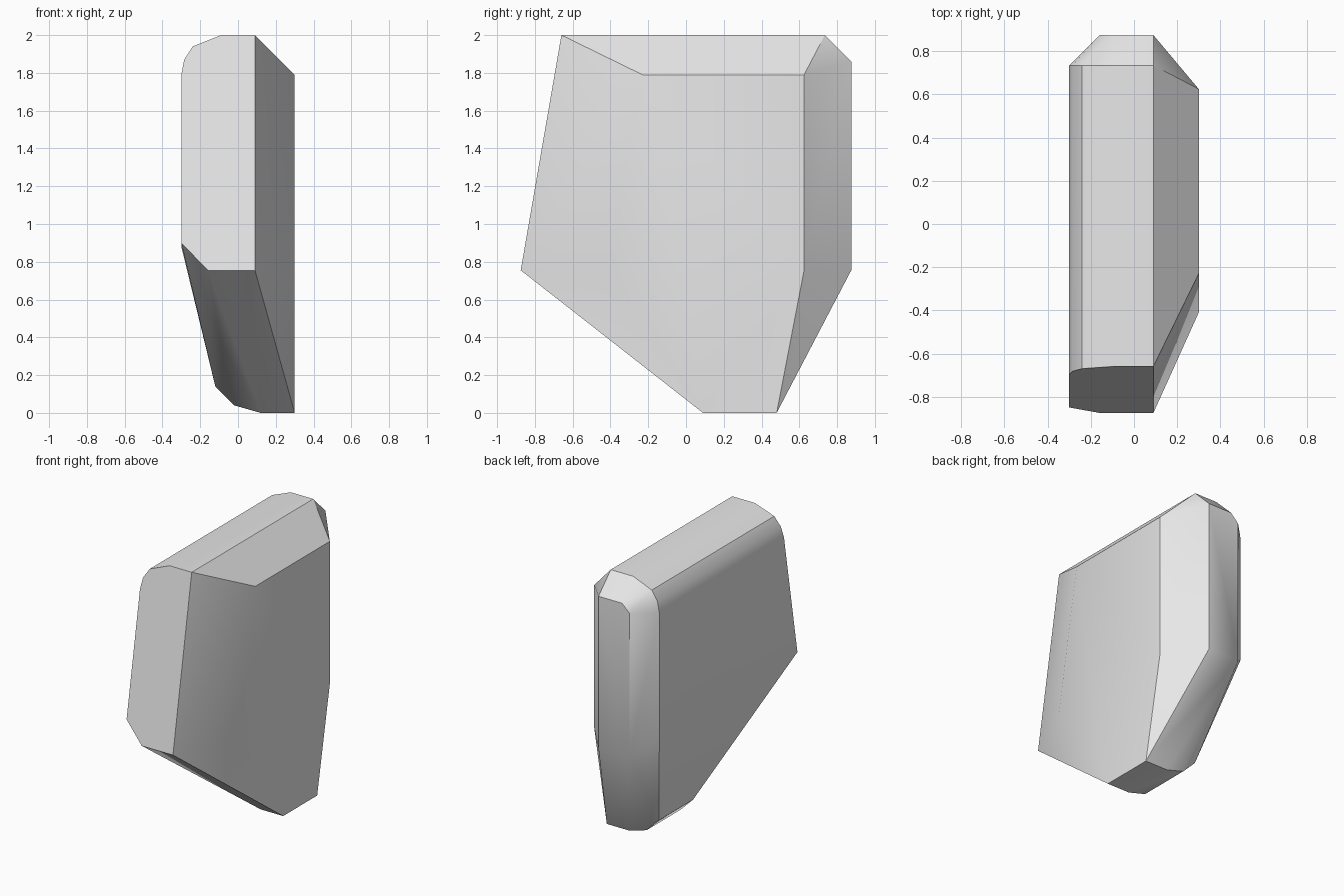
import bpy
import bmesh
import math

cube = bpy.data.objects.get("Cube")
if cube:
    bpy.data.objects.remove(cube)

# Material
grey = bpy.data.materials.new("plain grey")
grey.use_nodes = True
colour = (0.8, 0.8, 0.8, 1)
grey.diffuse_color = colour
grey.node_tree.nodes["Principled BSDF"].inputs["Base Color"].default_value = colour

# Key levels
TOP, SHOULDER, WAIST = 2.0, 1.79, 0.755
BACK, SIDE, RIDGE = 0.875, 0.3, 0.09


def front_y(z):
    """Depth of the leaning front face at a given height."""
    return -BACK + (z - WAIST) * 0.173


# Rounded top edge, swept from the leaning front to the back bevel
crown = [(RIDGE, TOP), (-0.09, TOP), (-0.24, 1.94), (-0.285, 1.87), (-SIDE, SHOULDER)]
points = []
for x, z in crown:
    points += [(x, front_y(z), z), (x, 0.735, z)]

# Lower edge of the front face
points += [(x, front_y(z), z) for x, z in [(RIDGE, WAIST), (-0.16, WAIST), (-SIDE, 0.9)]]

# Back face and the lower end of its side bevel
points += [(x, BACK, z) for x, z in
           [(RIDGE, 1.86), (-0.1, 1.86), (-0.16, 1.8), (-0.16, WAIST), (RIDGE, WAIST)]]
points.append((-SIDE, 0.735, 0.88))

# Flat chamfered side
points += [(SIDE, y, z) for y, z in
           [(-0.23, SHOULDER), (-0.41, WAIST), (0.625, WAIST), (0.625, SHOULDER)]]

# Rounded foot
for x, z in [(SIDE, 0), (0.12, 0), (-0.02, 0.04), (-0.12, 0.14)]:
    points += [(x, 0.09, z), (x, 0.48, z)]

# Wrap the sections in one faceted block
bm = bmesh.new()
for p in points:
    bm.verts.new(p)
hull = bmesh.ops.convex_hull(bm, input=bm.verts[:])
loose = [v for v in bm.verts if not v.link_faces]
bmesh.ops.delete(bm, geom=loose, context='VERTS')
bmesh.ops.dissolve_limit(bm, angle_limit=math.radians(2), verts=bm.verts[:], edges=bm.edges[:])
bmesh.ops.recalc_face_normals(bm, faces=bm.faces[:])

mesh = bpy.data.meshes.new("faceted_block")
bm.to_mesh(mesh)
bm.free()
mesh.materials.append(grey)
block = bpy.data.objects.new("faceted_block", mesh)
bpy.context.collection.objects.link(block)

# Soft shading across the shallow facets
bpy.ops.object.select_all(action='DESELECT')
block.select_set(True)
bpy.context.view_layer.objects.active = block
bpy.ops.object.shade_smooth_by_angle(angle=math.radians(30))
